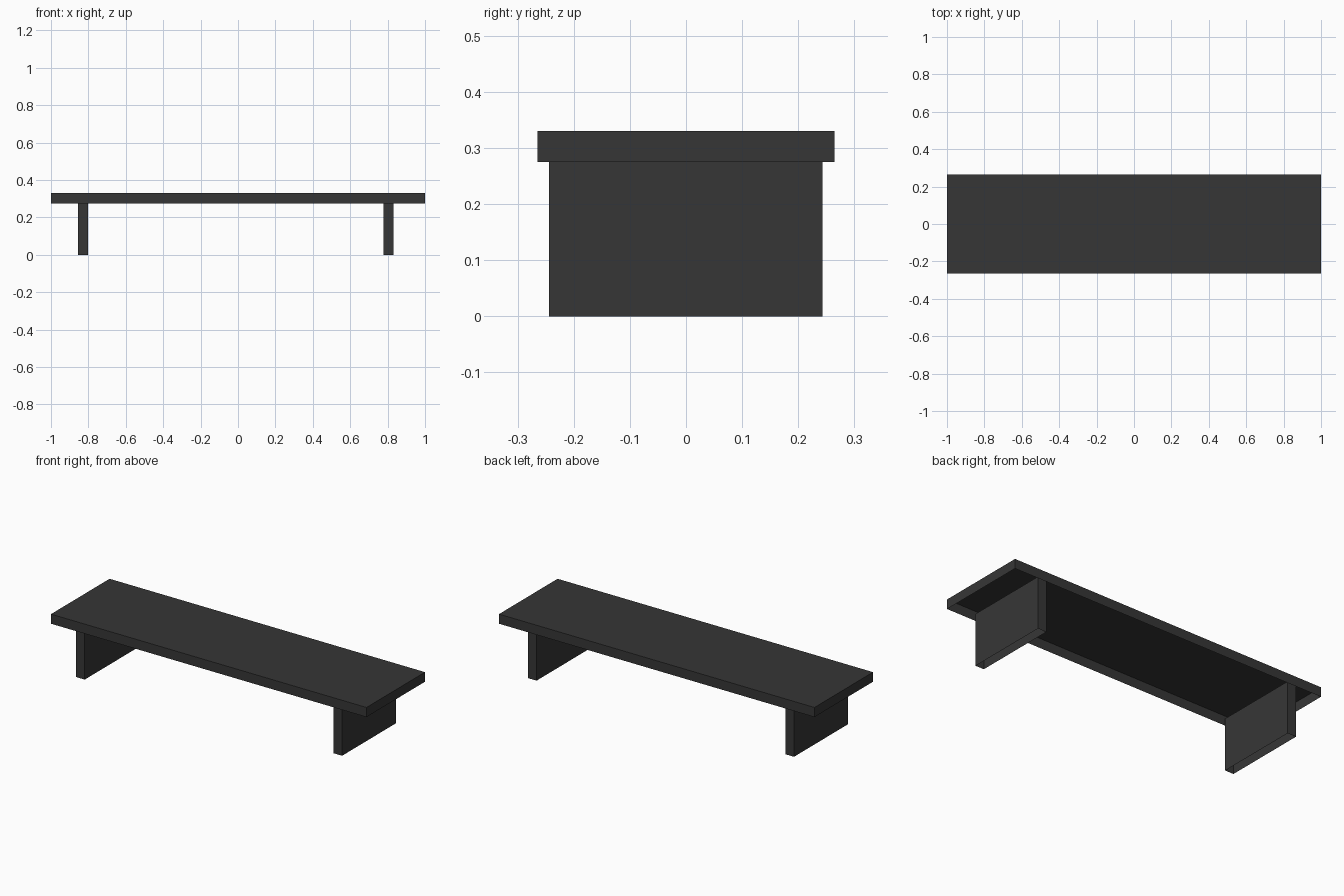
import bpy
import bmesh
from mathutils import Matrix, Vector

if "Cube" in bpy.data.objects:
    bpy.data.objects.remove(bpy.data.objects["Cube"], do_unlink=True)

# Charcoal finish
charcoal = bpy.data.materials.new("charcoal")
charcoal.use_nodes = True
colour = (0.037, 0.037, 0.037, 1)
charcoal.diffuse_color = colour
charcoal.node_tree.nodes["Principled BSDF"].inputs["Base Color"].default_value = colour


def open_box(name, low, high):
    """Thin-walled box without an underside."""
    low, high = Vector(low), Vector(high)
    bm = bmesh.new()
    bmesh.ops.create_cube(bm, size=1)
    bm.normal_update()
    underside = [f for f in bm.faces if f.normal.z < -0.5]
    bmesh.ops.delete(bm, geom=underside, context="FACES")
    bmesh.ops.scale(bm, vec=high - low, verts=bm.verts)
    bmesh.ops.translate(bm, vec=(low + high) / 2, verts=bm.verts)
    mesh = bpy.data.meshes.new(name)
    bm.to_mesh(mesh)
    bm.free()
    mesh.materials.append(charcoal)
    obj = bpy.data.objects.new(name, mesh)
    bpy.context.collection.objects.link(obj)
    return obj


# Hollow top slab
open_box("bench_top", (-1, -0.265, 0.275), (1, 0.265, 0.33))

# Two upright panels that run up inside the slab
for name, x in (("right_leg_panel", -0.828), ("left_leg_panel", 0.804)):
    open_box(name, (x - 0.027, -0.244, 0), (x + 0.027, 0.243, 0.3))
